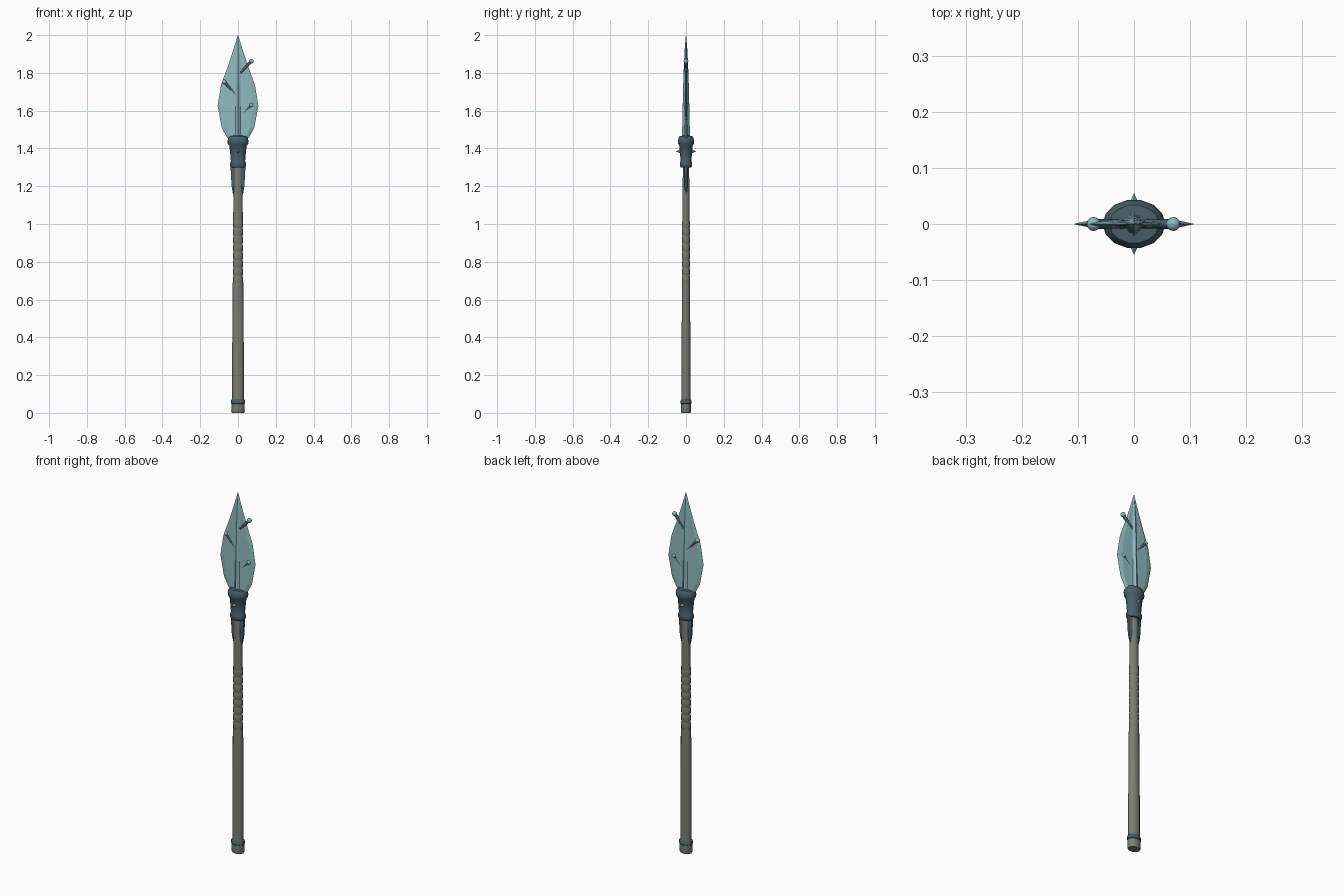
import bpy, bmesh, math
from mathutils import Vector

if "Cube" in bpy.data.objects:
    bpy.data.objects.remove(bpy.data.objects["Cube"])


def mat(name, col):
    m = bpy.data.materials.new(name)
    m.diffuse_color = (*col, 1)
    m.use_nodes = True
    m.node_tree.nodes["Principled BSDF"].inputs["Base Color"].default_value = m.diffuse_color
    return m


ICE = mat("pale_blue", (0.27, 0.49, 0.52))
STEEL = mat("dark_teal", (0.065, 0.115, 0.14))
WOOD = mat("grey_wood", (0.20, 0.21, 0.175))


def finish(name, bm, material, smooth=0):
    bmesh.ops.recalc_face_normals(bm, faces=bm.faces)
    me = bpy.data.meshes.new(name)
    bm.to_mesh(me)
    bm.free()
    ob = bpy.data.objects.new(name, me)
    bpy.context.collection.objects.link(ob)
    me.materials.append(material)
    if smooth:
        bpy.ops.object.select_all(action='DESELECT')
        ob.select_set(True)
        bpy.context.view_layer.objects.active = ob
        bpy.ops.object.shade_smooth_by_angle(angle=math.radians(smooth))
    return ob


def loft(name, rings, material, smooth=0):
    """Skin a list of closed point rings and cap both ends."""
    bm = bmesh.new()
    vs = [[bm.verts.new(p) for p in r] for r in rings]
    n = len(vs[0])
    for a, b in zip(vs, vs[1:]):
        for i in range(n):
            j = (i + 1) % n
            bm.faces.new((a[i], a[j], b[j], b[i]))
    bm.faces.new(vs[0])
    bm.faces.new(vs[-1])
    return finish(name, bm, material, smooth)


def lathe(name, profile, material, squash=0.78, n=14):
    """Oval turned part from (radius, z) pairs."""
    rings = [[(r * math.cos(math.tau * i / n), squash * r * math.sin(math.tau * i / n), z)
              for i in range(n)] for r, z in profile]
    return loft(name, rings, material, 35)


def rod(name, a, b, r1, r2, n, material, smooth=0):
    """Tapered rod from a to b."""
    a, b = Vector(a), Vector(b)
    d = b - a
    bm = bmesh.new()
    bmesh.ops.create_cone(bm, cap_ends=True, segments=n, radius1=r1, radius2=r2, depth=d.length)
    bmesh.ops.transform(bm, matrix=d.to_track_quat('Z', 'Y').to_matrix().to_4x4(), verts=bm.verts)
    bmesh.ops.translate(bm, vec=(a + b) / 2, verts=bm.verts)
    return finish(name, bm, material, smooth)


# shaft, ribbed grip and butt
lathe("lower_shaft", [(0.031, 0.04), (0.031, 0.3), (0.028, 0.69)], WOOD)
lathe("upper_shaft", [(0.026, 1.01), (0.023, 1.2), (0.022, 1.32)], WOOD)
grip = []
N = 8
for k in range(N):
    z0, h = 0.685 + k * 0.335 / N, 0.335 / N
    grip += [(0.024, z0), (0.027, z0 + h * 0.25), (0.027, z0 + h * 0.75), (0.024, z0 + h * 0.99)]
lathe("grip", grip, WOOD, 0.82)
lathe("butt_cap", [(0.032, 0), (0.036, 0.008), (0.034, 0.05)], WOOD)
lathe("butt_band", [(0.031, 0.044), (0.037, 0.05), (0.037, 0.066), (0.031, 0.074)], STEEL)

# socket collar
lathe("collar", [(0.036, 1.298), (0.043, 1.307), (0.043, 1.322), (0.038, 1.333), (0.041, 1.37),
                 (0.046, 1.415), (0.054, 1.424), (0.056, 1.44), (0.051, 1.456),
                 (0.044, 1.466), (0.02, 1.468)], STEEL)

for s in (-1, 1):
    # tongues running down the shaft sides
    rings = [[(s * xi, -w, z), (s * xo, -w * 0.6, z), (s * xo, w * 0.6, z), (s * xi, w, z)]
             for xi, xo, w, z in ((0.018, 0.026, 0.002, 1.155), (0.018, 0.034, 0.009, 1.20),
                                  (0.018, 0.040, 0.012, 1.31))]
    loft("side_tongue", rings, STEEL)
    # studs on the collar faces
    rod("collar_stud", (0, s * 0.026, 1.385), (0, s * 0.054, 1.385), 0.013, 0.0005, 4, ICE)

# leaf blade with thin wings and raised central rib
rows = [(0.040, 0.024, 1.44), (0.060, 0.022, 1.462), (0.086, 0.020, 1.51), (0.108, 0.0175, 1.625),
        (0.090, 0.015, 1.735), (0.050, 0.011, 1.845), (0.024, 0.007, 1.925), (0.0008, 0.0008, 2.0)]
rings = []
for w, t, z in rows:
    rib, th = min(0.014, w * 0.3), t * 0.42
    rings.append([(-w, 0, z), (-w * 0.75, -th * 0.8, z), (-rib, -th, z), (0, -t, z),
                  (rib, -th, z), (w * 0.75, -th * 0.8, z),
                  (w, 0, z), (w * 0.75, th * 0.8, z), (rib, th, z), (0, t, z),
                  (-rib, th, z), (-w * 0.75, th * 0.8, z)])
loft("blade", rings, ICE)

# dark pins through the blade with pale ball ends
for x0, z0, x1, z1 in ((0.012, 1.80, 0.070, 1.862), (-0.015, 1.69, -0.072, 1.752),
                       (0.022, 1.582, 0.070, 1.63)):
    rod("blade_pin", (x0, 0, z0), (x1, 0, z1), 0.0075, 0.009, 8, STEEL, 50)
    bm = bmesh.new()
    bmesh.ops.create_uvsphere(bm, u_segments=12, v_segments=8, radius=0.0125)
    bmesh.ops.translate(bm, vec=(x1, 0, z1), verts=bm.verts)
    finish("pin_ball", bm, ICE, 50)
